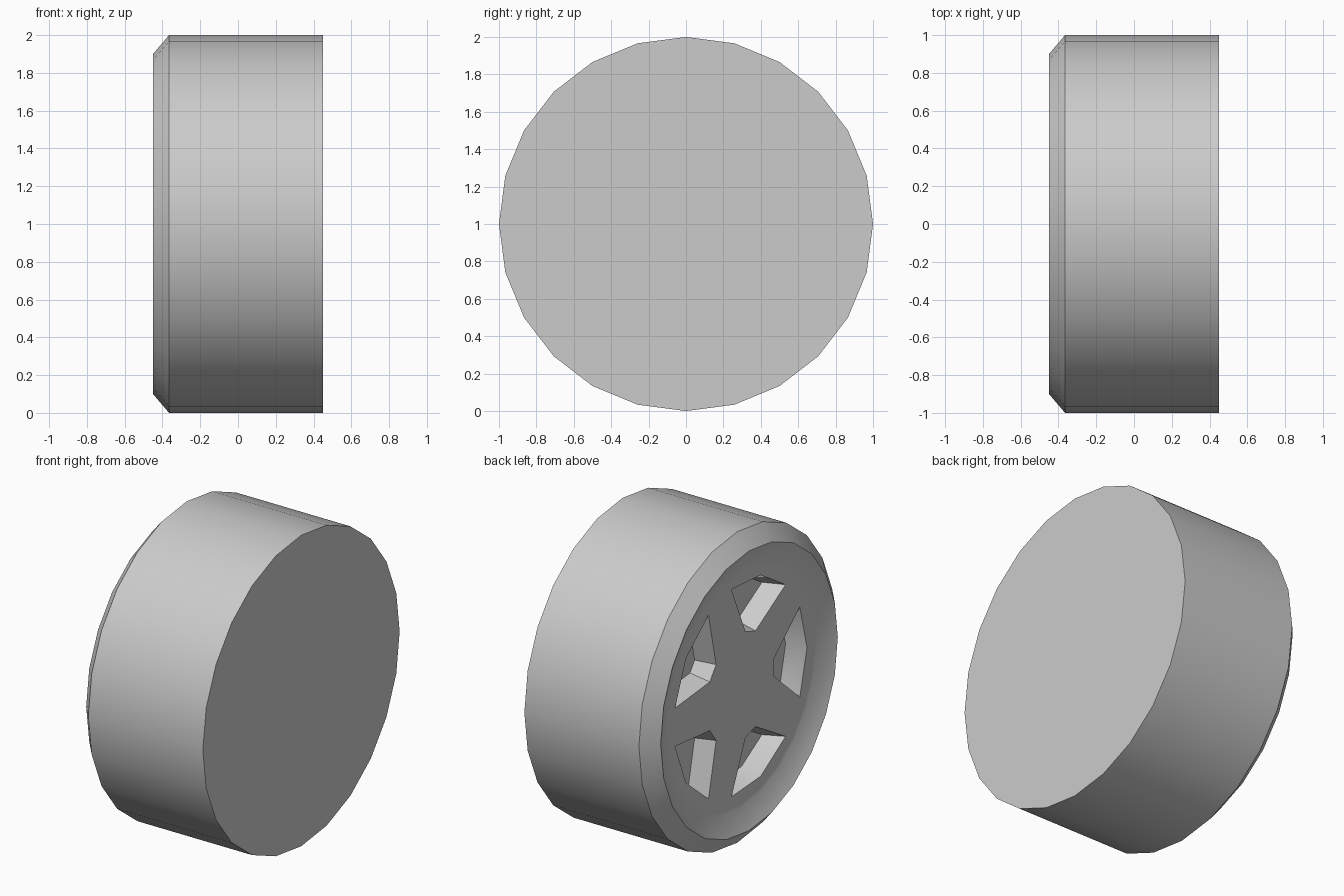
import bpy, bmesh
from math import sin, cos, radians, tau

cube = bpy.data.objects.get("Cube")
if cube:
    bpy.data.objects.remove(cube, do_unlink=True)

SIDES = 24
SPOKES = 5

grey = bpy.data.materials.new("light grey")
grey.use_nodes = True
grey.diffuse_color = (0.6, 0.6, 0.6, 1)
grey.node_tree.nodes["Principled BSDF"].inputs["Base Color"].default_value = (0.6, 0.6, 0.6, 1)


def ring(bm, x, r):
    """Circle of vertices around the axle."""
    return [bm.verts.new((x, -r * sin(tau * i / SIDES), 1 + r * cos(tau * i / SIDES)))
            for i in range(SIDES)]


def window(bm, x, angle, points):
    """Loop of (radius, sideways) points turned to an angle around the axle."""
    s, c = sin(angle), cos(angle)
    return [bm.verts.new((x, -r * s - w * c, 1 + r * c - w * s)) for r, w in points]


def bridge(bm, a, b):
    n = len(a)
    for i in range(n):
        j = (i + 1) % n
        bm.faces.new((a[i], a[j], b[j], b[i]))


def loop_edges(bm, loop):
    return [bm.edges.get((loop[i - 1], loop[i])) for i in range(len(loop))]


def finish(name, bm, outward):
    bmesh.ops.recalc_face_normals(bm, faces=bm.faces)
    # Make sure the marked face points the right way along the axle
    if outward.normal.x * outward.calc_center_median().x < 0:
        bmesh.ops.reverse_faces(bm, faces=bm.faces)
    mesh = bpy.data.meshes.new(name)
    bm.to_mesh(mesh)
    bm.free()
    mesh.materials.append(grey)
    obj = bpy.data.objects.new(name, mesh)
    bpy.context.collection.objects.link(obj)
    bpy.ops.object.select_all(action='DESELECT')
    obj.select_set(True)
    bpy.context.view_layer.objects.active = obj
    bpy.ops.object.shade_smooth_by_angle(angle=radians(30))


# Tyre: flat inner side, straight tread, chamfered outer shoulder
bm = bmesh.new()
rings = [ring(bm, x, r) for x, r in ((0.45, 1), (-0.365, 1), (-0.45, 0.9))]
back = bm.faces.new(rings[0])
for a, b in zip(rings, rings[1:]):
    bridge(bm, a, b)
finish("tyre", bm, back)

# Rim: shallow dish with five tapered pockets between the spokes
FACE_X, FLOOR_X = -0.385, -0.255
opening = [(0.341, -0.054), (0.607, -0.289), (0.68, 0), (0.607, 0.289), (0.341, 0.054)]
floor = [(0.371, -0.04), (0.592, -0.236), (0.647, 0), (0.592, 0.236), (0.371, 0.04)]

bm = bmesh.new()
rings = [ring(bm, x, r) for x, r in ((-0.45, 0.9), (FACE_X, 0.77), (FACE_X, 0.73))]
for a, b in zip(rings, rings[1:]):
    bridge(bm, a, b)
boundary = loop_edges(bm, rings[-1])
for k in range(SPOKES):
    angle = radians(18) + tau * k / SPOKES
    top = window(bm, FACE_X, angle, opening)
    base = window(bm, FLOOR_X, angle, floor)
    bridge(bm, top, base)
    pocket = bm.faces.new(base)
    boundary += loop_edges(bm, top)
bmesh.ops.triangle_fill(bm, edges=boundary, use_beauty=True)
finish("rim", bm, pocket)
